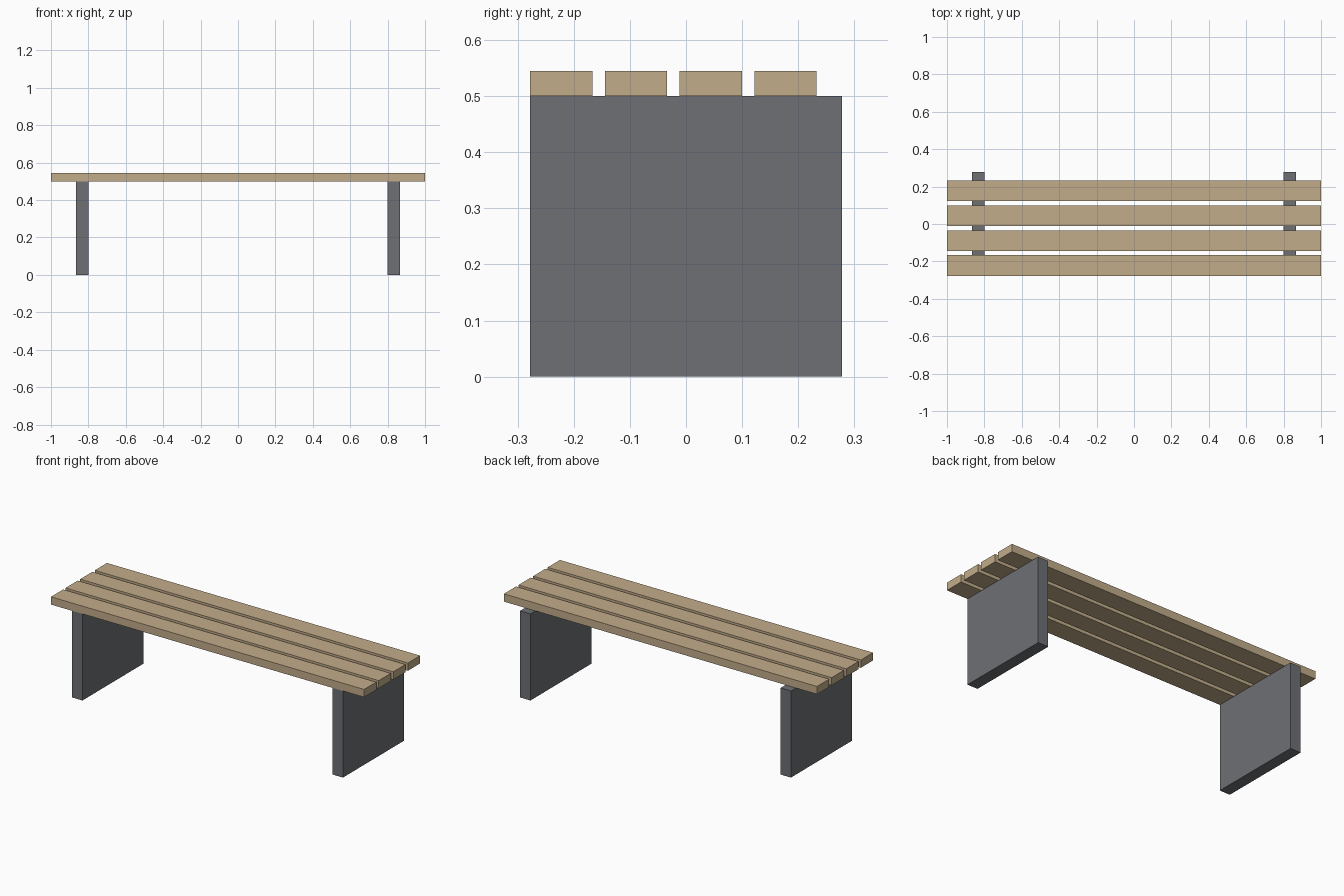
import bpy

cube = bpy.data.objects.get("Cube")
if cube:
    bpy.data.objects.remove(cube, do_unlink=True)


def make_material(name, rgb):
    mat = bpy.data.materials.new(name)
    mat.use_nodes = True
    color = (*rgb, 1.0)
    mat.diffuse_color = color
    mat.node_tree.nodes["Principled BSDF"].inputs["Base Color"].default_value = color
    return mat


def box(name, low, high, mat):
    """Flat-faced box spanning two opposite corners."""
    center = [(a + b) / 2 for a, b in zip(low, high)]
    bpy.ops.mesh.primitive_cube_add(size=1, location=center)
    obj = bpy.context.object
    obj.name = name
    obj.scale = [b - a for a, b in zip(low, high)]
    bpy.ops.object.transform_apply(location=False, rotation=False, scale=True)
    obj.data.materials.append(mat)
    return obj


wood = make_material("light_wood", (0.54, 0.413, 0.254))
concrete = make_material("dark_grey", (0.156, 0.16, 0.178))

HALF_DEPTH = 0.278
LEG_TOP = 0.5
SEAT_TOP = 0.545
SLAT_WIDTH = 0.111
SLAT_PITCH = 0.1333

# Slab legs, one at each end
for side, x in (("left", 0.832), ("right", -0.832)):
    box(f"{side}_leg", (x - 0.033, -HALF_DEPTH, 0),
        (x + 0.033, HALF_DEPTH, LEG_TOP), concrete)

# Seat slats, spaced evenly from the front edge
for i in range(4):
    y = -HALF_DEPTH + i * SLAT_PITCH
    box(f"seat_slat_{i + 1}", (-1, y, LEG_TOP),
        (1, y + SLAT_WIDTH, SEAT_TOP), wood)
